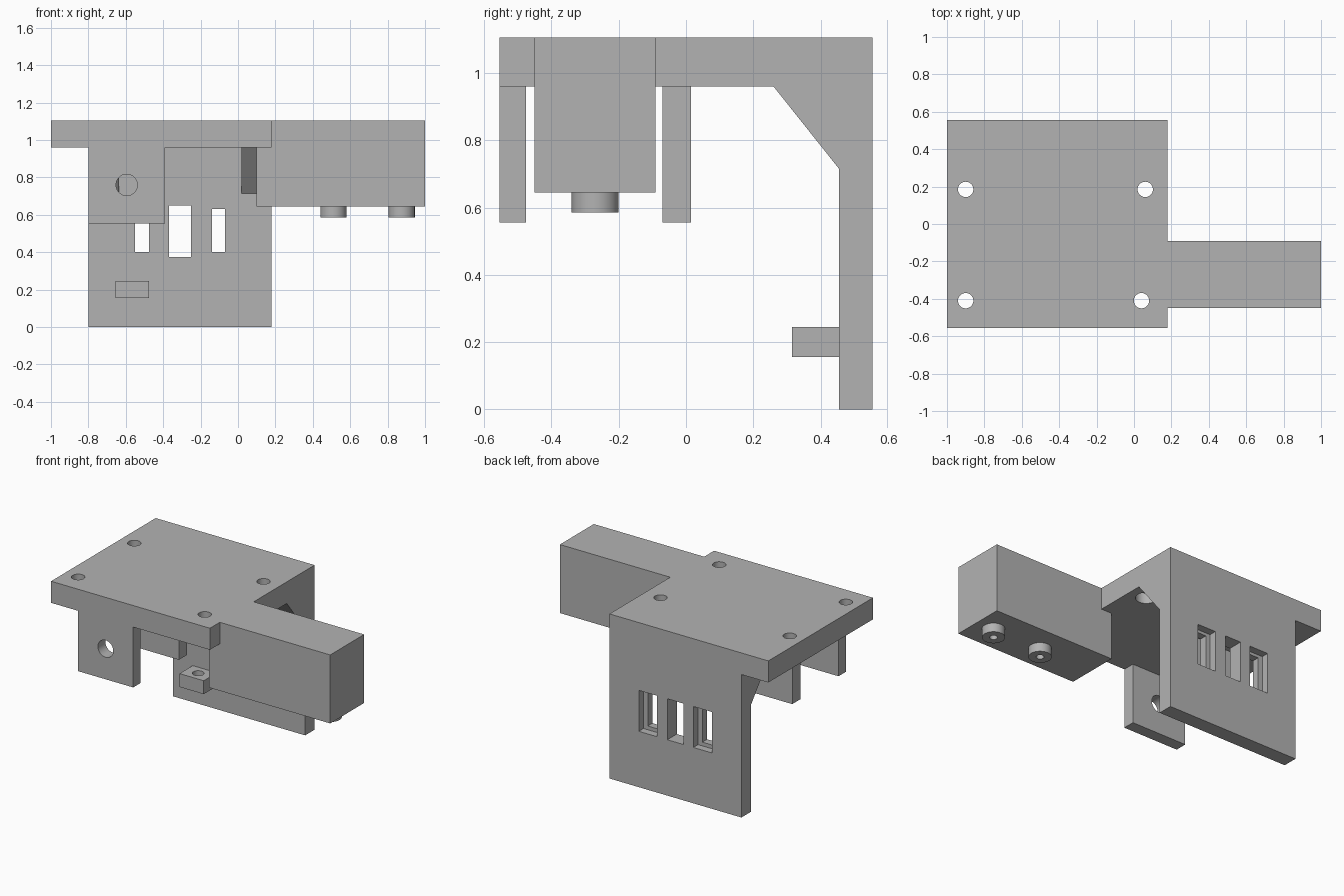
import bpy, bmesh
from mathutils import Matrix

old = bpy.data.objects.get("Cube")
if old:
    bpy.data.objects.remove(old, do_unlink=True)

grey = bpy.data.materials.new("plain grey")
grey.use_nodes = True
colour = (0.45, 0.45, 0.45, 1)
grey.diffuse_color = colour
grey.node_tree.nodes["Principled BSDF"].inputs["Base Color"].default_value = colour


def finish(name, bm):
    bmesh.ops.recalc_face_normals(bm, faces=bm.faces)
    mesh = bpy.data.meshes.new(name)
    bm.to_mesh(mesh)
    bm.free()
    mesh.materials.append(grey)
    ob = bpy.data.objects.new(name, mesh)
    bpy.context.collection.objects.link(ob)
    return ob


def box(name, x, y, z):
    bm = bmesh.new()
    bmesh.ops.create_cube(bm, size=1)
    for v in bm.verts:
        v.co = [r[0] if c < 0 else r[1] for c, r in zip(v.co, (x, y, z))]
    return finish(name, bm)


def cylinder(name, centre, radius, depth, axis="Z"):
    bm = bmesh.new()
    turn = Matrix.Rotation(1.5707963, 4, "X") if axis == "Y" else Matrix()
    bmesh.ops.create_cone(bm, cap_ends=True, segments=48, radius1=radius, radius2=radius,
                          depth=depth, matrix=Matrix.Translation(centre) @ turn)
    return finish(name, bm)


def prism(name, profile, x0, x1):
    bm = bmesh.new()
    face = bm.faces.new([bm.verts.new((x0, y, z)) for y, z in profile])
    out = bmesh.ops.extrude_face_region(bm, geom=[face])
    for v in out["geom"]:
        if isinstance(v, bmesh.types.BMVert):
            v.co.x = x1
    return finish(name, bm)


def combine(ob, tool, operation):
    mod = ob.modifiers.new(tool.name, "BOOLEAN")
    mod.operation, mod.solver, mod.object = operation, "EXACT", tool
    bpy.context.view_layer.objects.active = ob
    bpy.ops.object.modifier_apply(modifier=mod.name)
    bpy.data.objects.remove(tool, do_unlink=True)


def cut(ob, tool):
    combine(ob, tool, "DIFFERENCE")


TOP, UNDER = 1.105, 0.96
WALL, BACK = 0.455, 0.555

# Main bracket: top plate, back wall, gussets and side arm fused together
bracket = box("bracket", (-1, 0.18), (-BACK, BACK), (UNDER, TOP))
combine(bracket, box("back wall", (-0.8, 0.18), (WALL, BACK), (0, TOP)), "UNION")
gusset = [(0.26, UNDER), (0.26, 1.0), (0.5, 1.0), (0.5, 0.715), (WALL, 0.715)]
for x0, x1 in ((-0.8, -0.635), (0.02, 0.18)):
    combine(bracket, prism("gusset", gusset, x0, x1), "UNION")
combine(bracket, box("arm", (0.1, 1), (-0.45, -0.09), (0.645, TOP)), "UNION")

# Screw holes, counterbored from below
for x, y in ((-0.9, 0.185), (-0.9, -0.41), (0.06, 0.185), (0.04, -0.41)):
    cut(bracket, cylinder("screw hole", (x, y, 1.0), 0.041, 0.4))
    cut(bracket, cylinder("counterbore", (x, y, 0.98), 0.065, 0.1))

# Slots through the back wall; the outer two widen at the rear
for x0, x1, z0, z1, rim in ((-0.55, -0.475, 0.4, 0.63, 0.032),
                            (-0.37, -0.25, 0.375, 0.65, 0),
                            (-0.14, -0.07, 0.4, 0.63, 0.032)):
    cut(bracket, box("slot", (x0, x1), (0.4, 0.6), (z0, z1)))
    if rim:
        cut(bracket, box("recess", (x0 - rim, x1 + rim), (0.505, 0.6), (0.375, 0.65)))

# Hollow pegs under the arm
for i, x in enumerate((0.51, 0.875)):
    peg = cylinder(f"arm_peg_{i + 1}", (x, -0.27, 0.615), 0.07, 0.06)
    for part in (peg, bracket):
        cut(part, cylinder("peg bore", (x, -0.27, 0.65), 0.024, 0.2))

# Pair of hinge lugs with a shared pin hole
for name, y in (("front_lug", (-BACK, -0.475)), ("rear_lug", (-0.07, 0.015))):
    lug = box(name, (-0.8, -0.39), y, (0.555, UNDER))
    cut(lug, cylinder("pin hole", (-0.595, -0.27, 0.76), 0.057, 1, "Y"))

# Small drilled block on the back wall
block = box("drilled_block", (-0.655, -0.475), (0.315, WALL), (0.155, 0.245))
cut(block, cylinder("block hole", (-0.565, 0.385, 0.2), 0.036, 0.3))

for ob in [o for o in bpy.context.collection.objects if o.type == "MESH"]:
    bpy.ops.object.select_all(action="DESELECT")
    ob.select_set(True)
    bpy.context.view_layer.objects.active = ob
    bpy.ops.object.shade_smooth_by_angle()
